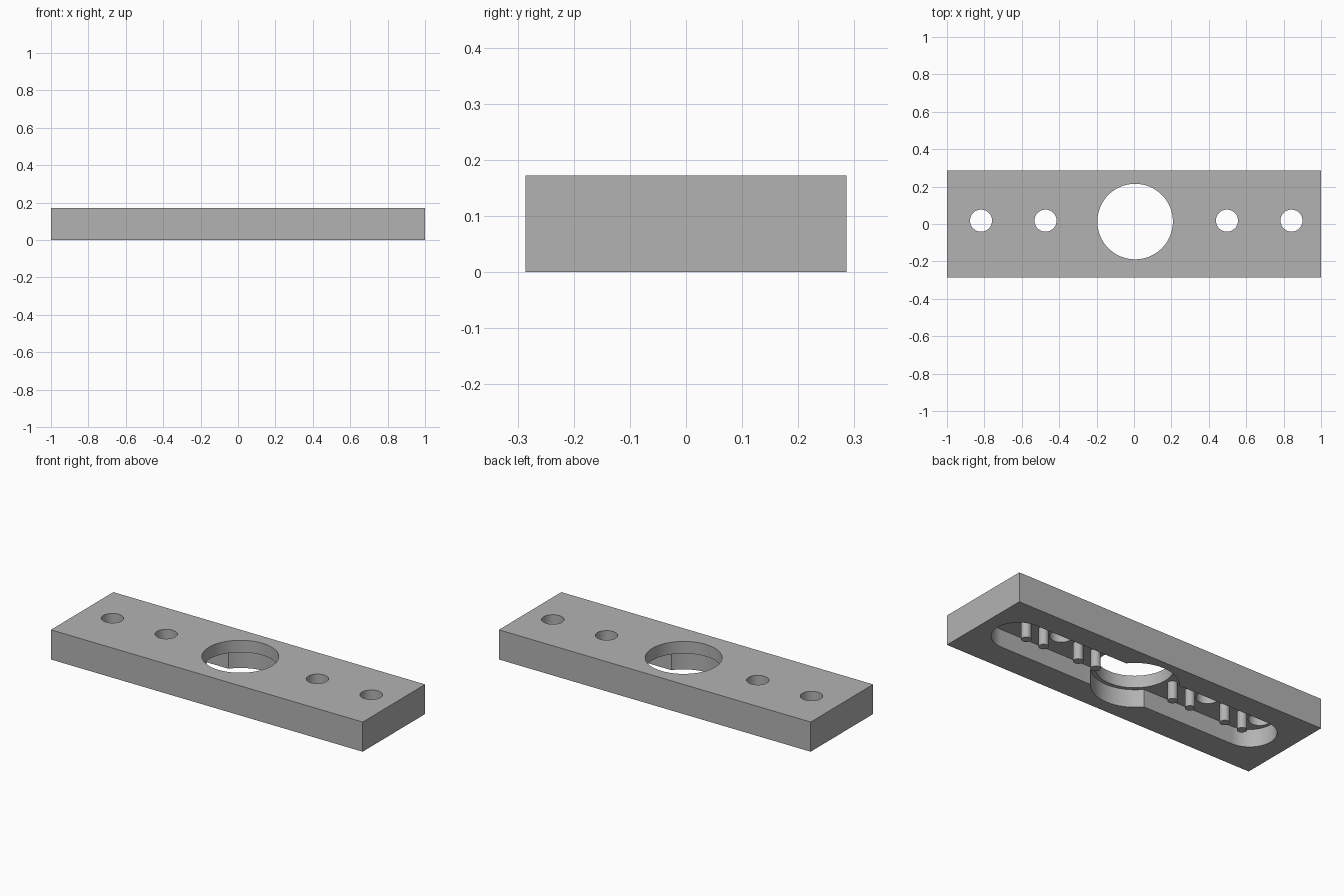
import bpy
import math

if "Cube" in bpy.data.objects:
    bpy.data.objects.remove(bpy.data.objects["Cube"])

HEIGHT, CEILING = 0.172, 0.102
CX, CY = 0.012, 0.015          # centre of the hole and pin row
PITCH = 0.115                  # spacing along the row

grey = bpy.data.materials.new("plain grey")
grey.use_nodes = True
colour = (0.45, 0.45, 0.45, 1)
grey.diffuse_color = colour
grey.node_tree.nodes["Principled BSDF"].inputs["Base Color"].default_value = colour


def box(name, x, y, size_x, size_y, z0, z1):
    bpy.ops.mesh.primitive_cube_add(size=1, location=(x, y, (z0 + z1) / 2))
    ob = bpy.context.object
    ob.name = name
    ob.scale = (size_x, size_y, z1 - z0)
    bpy.ops.object.transform_apply(location=False, rotation=False, scale=True)
    return ob


def cylinder(name, x, y, radius, z0, z1, sides=64):
    bpy.ops.mesh.primitive_cylinder_add(vertices=sides, radius=radius, depth=z1 - z0,
                                        location=(x, y, (z0 + z1) / 2))
    ob = bpy.context.object
    ob.name = name
    return ob


def slot(name, x, y, half_length, radius, z0, z1, steps=32):
    # Prism with two rounded ends
    outline = []
    for end in (1, -1):
        for i in range(steps + 1):
            a = math.pi * (i / steps - 0.5)
            outline.append((x + end * (half_length + radius * math.cos(a)),
                            y + end * radius * math.sin(a)))
    n = len(outline)
    verts = [(px, py, z) for z in (z0, z1) for px, py in outline]
    faces = [tuple(reversed(range(n))), tuple(range(n, 2 * n))]
    faces += [(i, (i + 1) % n, n + (i + 1) % n, n + i) for i in range(n)]
    mesh = bpy.data.meshes.new(name)
    mesh.from_pydata(verts, [], faces)
    ob = bpy.data.objects.new(name, mesh)
    bpy.context.collection.objects.link(ob)
    return ob


def cut(target, cutter):
    mod = target.modifiers.new("cut", "BOOLEAN")
    mod.operation, mod.solver, mod.object = "DIFFERENCE", "EXACT", cutter
    bpy.context.view_layer.objects.active = target
    bpy.ops.object.modifier_apply(modifier=mod.name)
    bpy.data.objects.remove(cutter)


def finish(ob):
    ob.data.materials.clear()
    ob.data.materials.append(grey)
    bpy.ops.object.select_all(action="DESELECT")
    ob.select_set(True)
    bpy.context.view_layer.objects.active = ob
    bpy.ops.object.shade_smooth_by_angle(angle=math.radians(30))


# Plate with an underside pocket, a central opening and four screw holes
plate = box("plate", 0, 0, 2, 0.572, 0, HEIGHT)
cut(plate, slot("pocket_cutter", CX, CY, 0.765, 0.14, -0.1, CEILING))
cut(plate, cylinder("recess_cutter", 0.006, CY, 0.225, -0.1, CEILING))
cut(plate, cylinder("opening_cutter", 0.006, 0.013, 0.202, -0.1, 0.3))
for side in (1, -1):
    for x in (0.485, 0.485 + 3 * PITCH):
        cut(plate, cylinder("hole_cutter", CX + side * x, CY + 0.003, 0.059, -0.1, 0.3, 48))
finish(plate)

# Pins hanging from the pocket ceiling, between the holes
for side, word in ((1, "left"), (-1, "right")):
    for i, step in enumerate((-2, -1, 1, 2)):
        pin = cylinder(f"{word}_pin_{i + 1}", CX + side * (0.485 + step * PITCH), CY,
                       0.026, 0, CEILING + 0.01, 32)
        finish(pin)
